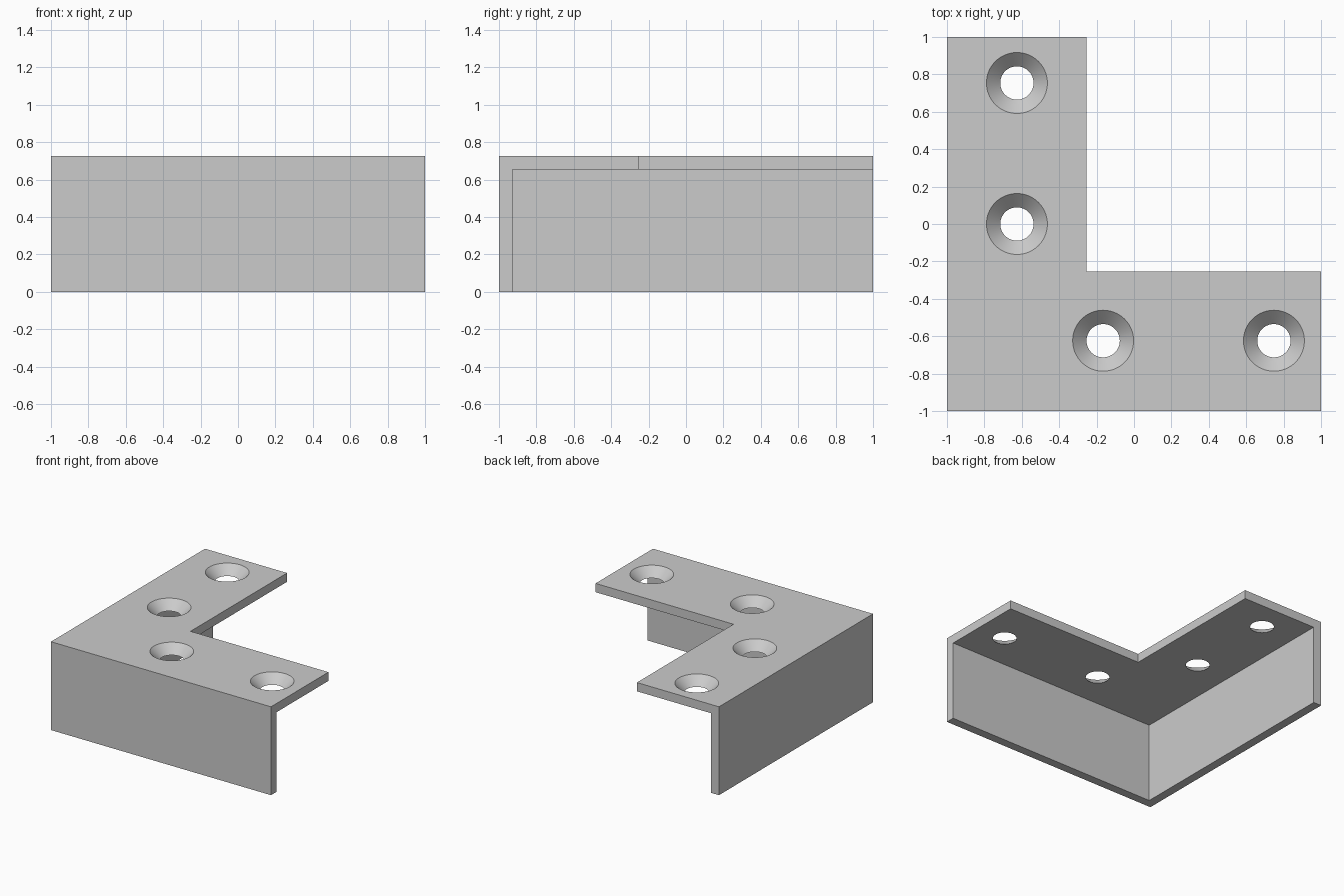
import bpy, bmesh

if "Cube" in bpy.data.objects:
    bpy.data.objects.remove(bpy.data.objects["Cube"])

W, T, H, IN = 1.0, 0.072, 0.726, -0.254   # half size, sheet thickness, height, inner edge
R_TOP, R_BOT = 0.163, 0.089               # countersink radii
HOLES = [(-0.626, 0.754), (-0.626, 0.0), (-0.165, -0.624), (0.748, -0.624)]


def prism(name, outline, z0, z1):
    bm = bmesh.new()
    face = bm.faces.new([bm.verts.new((x, y, z0)) for x, y in outline])
    ext = bmesh.ops.extrude_face_region(bm, geom=[face])
    for v in ext["geom"]:
        if isinstance(v, bmesh.types.BMVert):
            v.co.z = z1
    bmesh.ops.recalc_face_normals(bm, faces=bm.faces)
    mesh = bpy.data.meshes.new(name)
    bm.to_mesh(mesh)
    bm.free()
    ob = bpy.data.objects.new(name, mesh)
    bpy.context.collection.objects.link(ob)
    return ob


def cut(target, cutter):
    mod = target.modifiers.new("cut", "BOOLEAN")
    mod.operation, mod.solver, mod.object = "DIFFERENCE", "EXACT", cutter
    bpy.context.view_layer.objects.active = target
    bpy.ops.object.modifier_apply(modifier=mod.name)
    bpy.data.objects.remove(cutter)


# Solid L block, hollowed to leave the top plate and two outer walls
bracket = prism("corner_bracket", [(-W, -W), (W, -W), (W, IN), (IN, IN), (IN, W), (-W, W)], 0, H)
a, b = -W + T, W + 0.2
cut(bracket, prism("pocket", [(a, a), (b, a), (b, b), (a, b)], -0.2, H - T))

# Countersunk screw holes, tapering through the whole plate
extra = 0.02
slope = (R_TOP - R_BOT) / T
for x, y in HOLES:
    bpy.ops.mesh.primitive_cone_add(vertices=64, radius1=R_BOT - slope * extra,
                                    radius2=R_TOP + slope * extra, depth=T + 2 * extra,
                                    location=(x, y, H - T / 2))
    cut(bracket, bpy.context.object)

# Smooth hole walls, crisp plate edges
bpy.ops.object.select_all(action="DESELECT")
bracket.select_set(True)
bpy.context.view_layer.objects.active = bracket
bpy.ops.object.shade_smooth_by_angle(angle=0.5)
